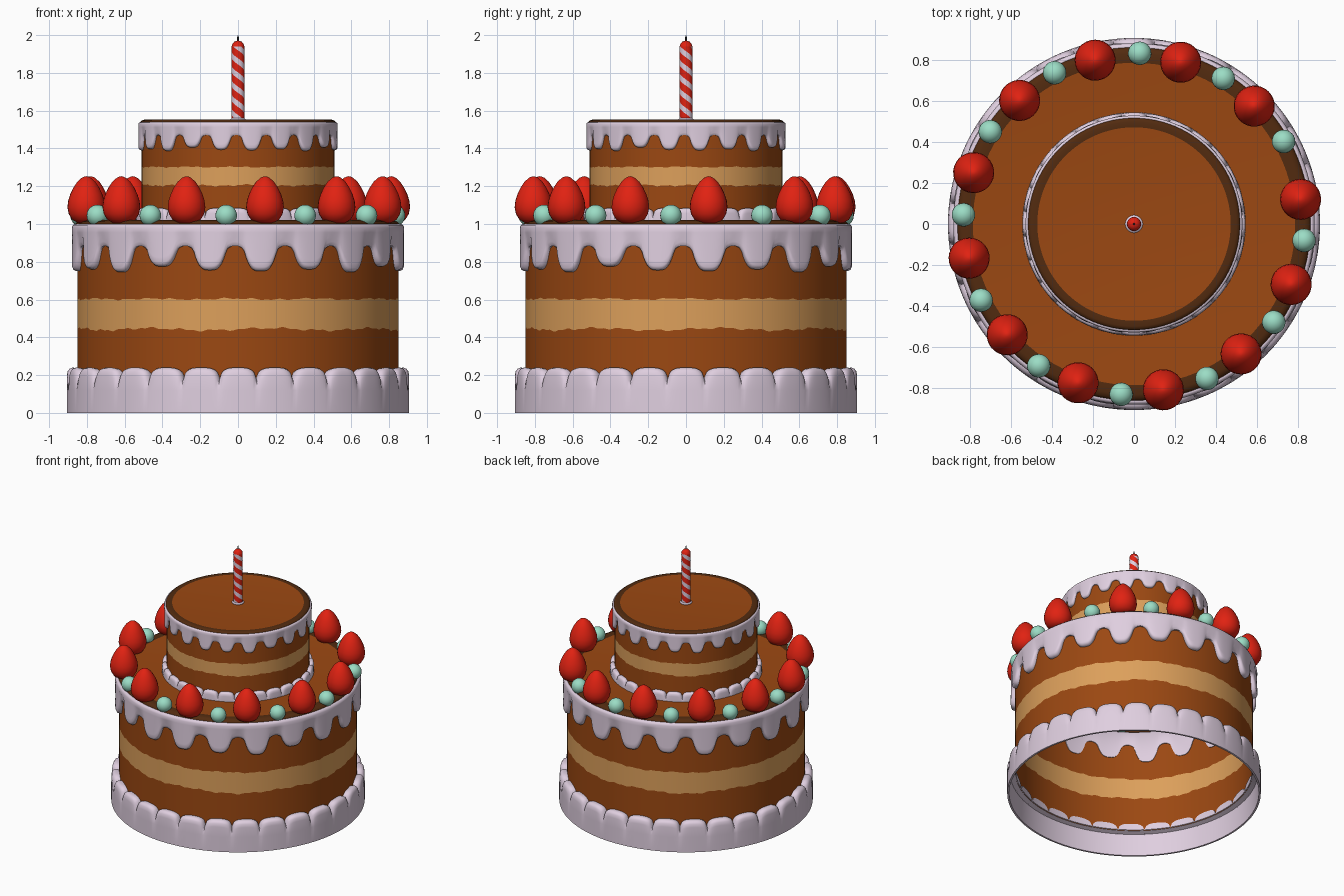
import bpy, bmesh, math
from math import sin, cos, pi, radians

if "Cube" in bpy.data.objects:
    bpy.data.objects.remove(bpy.data.objects["Cube"])


def material(name, rgb):
    m = bpy.data.materials.new(name)
    m.diffuse_color = (*rgb, 1)
    m.use_nodes = True
    m.node_tree.nodes["Principled BSDF"].inputs["Base Color"].default_value = m.diffuse_color
    return m


SPONGE = material("chocolate sponge", (0.33, 0.065, 0.006))
CREAM = material("caramel cream", (0.72, 0.35, 0.105))
RIM = material("dark chocolate", (0.085, 0.024, 0.005))
ICING = material("lilac icing", (0.74, 0.62, 0.74))
RED = material("strawberry red", (0.75, 0.016, 0.006))
MINT = material("mint", (0.33, 0.72, 0.56))
WICK = material("wick black", (0.02, 0.02, 0.02))


def lathe(name, profile, cols, mats, pick=None, closed=False, twist=None, angle=40):
    """Revolve profile(theta) -> [(r, z)...]; pick(row, col) gives the material slot."""
    bm = bmesh.new()
    grid = []
    for j in range(cols):
        th = 2 * pi * j / cols
        column = []
        for r, z in profile(th):
            a = th + (twist(z) if twist else 0)
            column.append(bm.verts.new((r * cos(a), r * sin(a), z)))
        grid.append(column)
    n = len(grid[0])
    for j in range(cols):
        left, right = grid[j], grid[(j + 1) % cols]
        for i in range(n if closed else n - 1):
            k = (i + 1) % n
            f = bm.faces.new((left[i], right[i], right[k], left[k]))
            f.smooth = True
            f.material_index = pick(i, j) if pick else 0
    bmesh.ops.remove_doubles(bm, verts=bm.verts, dist=1e-5)
    me = bpy.data.meshes.new(name)
    bm.to_mesh(me)
    bm.free()
    for m in mats:
        me.materials.append(m)
    me.set_sharp_from_angle(angle=radians(angle))
    ob = bpy.data.objects.new(name, me)
    bpy.context.collection.objects.link(ob)
    return ob


def copy(ob, name, loc, scale=1, turn=0):
    c = bpy.data.objects.new(name, ob.data)
    c.location, c.scale, c.rotation_euler = loc, (scale,) * 3, (0, 0, turn)
    bpy.context.collection.objects.link(c)
    return c


def phase(th, count, offset=0):
    """Position within a repeat, -0.5 to 0.5, and the repeat's index."""
    u = (th - offset) / (2 * pi) * count
    k = math.floor(u + 0.5)
    return u - k, k % count


# Cake wall, hollow, with an uneven cream layer
def wall_profile(th):
    low = 0.443 + 0.006 * sin(8 * th) + 0.004 * sin(29 * th + 1) + 0.003 * sin(67 * th)
    high = 0.603 + 0.003 * sin(12 * th + 2) + 0.003 * sin(37 * th) + 0.002 * sin(71 * th)
    return [(0.85, 0.18), (0.85, low), (0.85, high), (0.85, 0.99)]


wall = lathe("lower_tier_wall", wall_profile, 360, [SPONGE, CREAM],
             lambda i, j: 1 if i == 1 else 0)

# Cake top with a dark chocolate rim
top = lathe("lower_tier_top",
            lambda th: [(0.86, 0.985), (0.86, 1.0), (0.85, 1.012), (0.83, 1.02),
                        (0.785, 1.015), (0, 1.015)],
            96, [SPONGE, RIM], lambda i, j: 0 if i == 4 else 1)


# Dripping icing round the top edge
def drip_profile(th):
    t, k = phase(th, 20, radians(-82))
    s = abs(t) / 0.33
    if s < 1:
        length = (0.115, 0.105, 0.12, 0.09, 0.11)[k % 5]
        zb = 0.865 - length * (1 - s ** 3.2)
    else:
        zb = 0.865 + 0.02 * (1 - ((0.5 - abs(t)) / 0.17) ** 2)
    dip = 0.012 * min(s, 1) ** 3
    out = 0.884 - dip
    return [(0.845, zb), (0.862, zb), (out - 0.006, zb + 0.008), (out, zb + 0.022),
            (out, zb + 0.05), (0.880, 0.955), (0.880, 0.98), (0.874, 0.994),
            (0.862, 1.0), (0.845, 0.99)]


drips = lathe("lower_icing_drips", drip_profile, 480, [ICING], closed=True, angle=60)


# Scalloped icing border round the base
def border_profile(th):
    t, _ = phase(th, 28)
    e = abs(2 * t)
    z = 0.185 + 0.055 * math.sqrt(max(0, 1 - e ** 3))
    dip = 0.018 * e ** 4
    return [(0.845, 0.185), (0.885, 0.17), (0.892, 0), (0.906, 0), (0.906, 0.12),
            (0.906 - dip * 0.5, z - 0.045), (0.902 - dip, z - 0.02),
            (0.892 - dip, z - 0.006), (0.875 - dip, z), (0.845, z - 0.005)]


border = lathe("lower_icing_border", border_profile, 448, [ICING], closed=True, angle=60)

# Upper tier is the lower tier at 0.6 scale
for part in (wall, top, drips, border):
    copy(part, part.name.replace("lower", "upper"), (0, 0, 0.94), 0.6)

# Strawberries and mint balls, alternating round the lower tier
berry_shape = [(0, 0), (0.045, 0.003), (0.075, 0.02), (0.093, 0.05), (0.1, 0.085),
               (0.096, 0.12), (0.085, 0.155), (0.068, 0.19), (0.048, 0.22),
               (0.025, 0.241), (0.01, 0.248), (0, 0.25)]
berry = lathe("strawberry_1", lambda th: berry_shape, 28, [RED], angle=70)
ball_shape = [(0.057 * cos(a), 0.057 * sin(a))
              for a in (pi * (i / 14 - 0.5) for i in range(15))]
ball = lathe("mint_ball_1", lambda th: ball_shape, 24, [MINT], angle=70)


def ring_place(ob, label, first, step, radius, z):
    for k in range(12):
        a = radians(first - step * k)
        loc = (radius * cos(a), radius * sin(a), z)
        if k == 0:
            ob.location = loc
        else:
            copy(ob, f"{label}_{k + 1}", loc, 1, a)


ring_place(berry, "strawberry", 8.4, 29.45, 0.82, 1.003)
ring_place(ball, "mint_ball", -5.5, 29.6, 0.832, 1.045)

# Candle with spiral stripes, red tip, collar and wick
rows = 48
candle_shape = [(0.034, 1.54 + 0.4 * i / rows) for i in range(rows + 1)]
lathe("candle", lambda th: candle_shape, 32, [RED, ICING],
      lambda i, j: 0 if j % 16 < 9 else 1, twist=lambda z: -2 * pi * (z - 1.54) / 0.15)
lathe("candle_tip", lambda th: [(0.034, 1.94), (0.03, 1.953), (0.02, 1.965), (0, 1.972)],
      32, [RED])
lathe("candle_collar", lambda th: [(0.043, 1.545), (0.043, 1.553), (0.034, 1.56)], 32, [ICING])
lathe("wick", lambda th: [(0.005, 1.96), (0.004, 1.99), (0, 2.0)], 8, [WICK])
